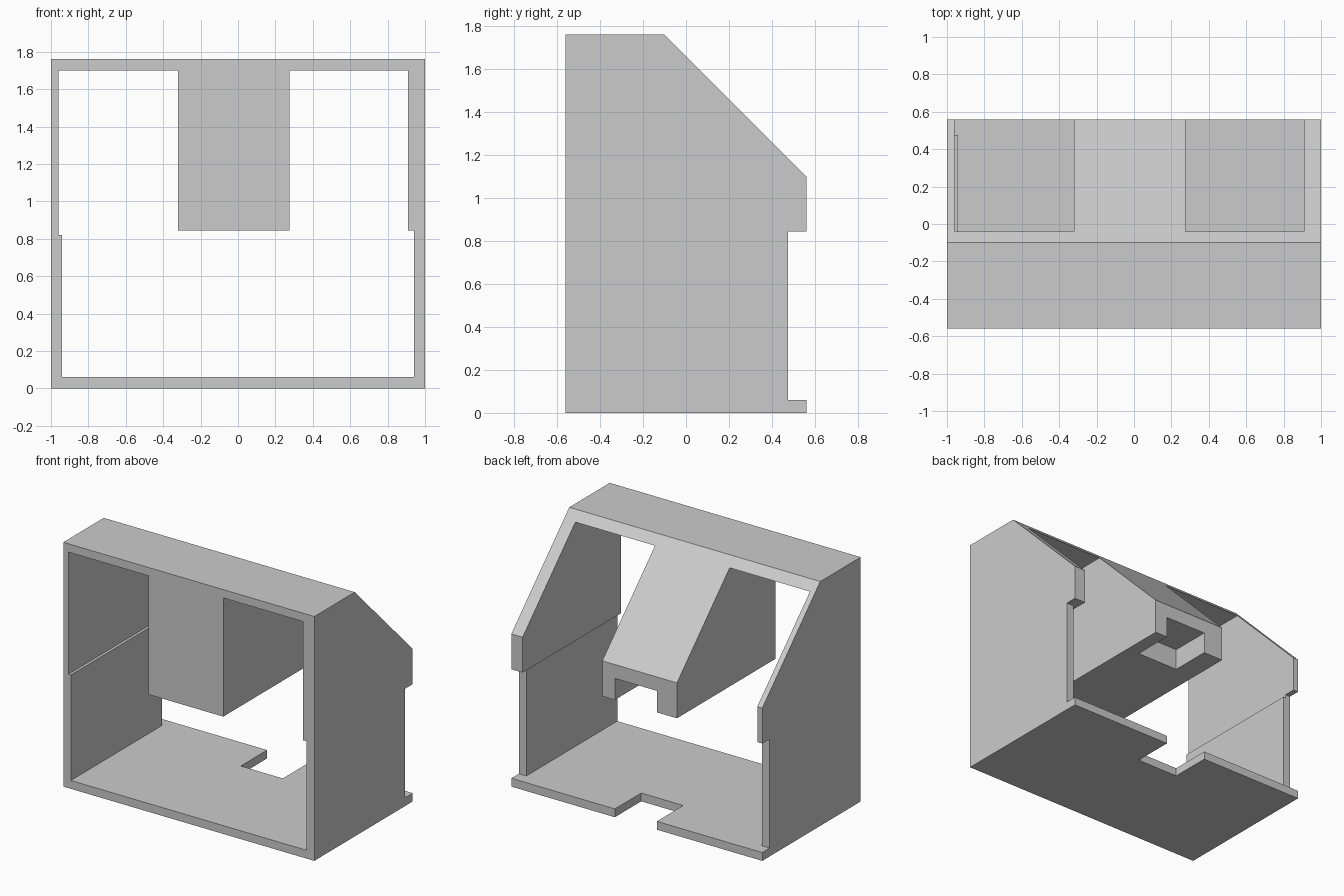
import bpy
import bmesh

cube = bpy.data.objects.get("Cube")
if cube:
    bpy.data.objects.remove(cube, do_unlink=True)

grey = bpy.data.materials.new("light grey")
grey.use_nodes = True
colour = (0.6, 0.6, 0.6, 1)
grey.diffuse_color = colour
grey.node_tree.nodes["Principled BSDF"].inputs["Base Color"].default_value = colour


def extrude_profile(name, profile, x0, x1):
    """Extrude a (y, z) outline from x0 to x1."""
    bm = bmesh.new()
    face = bm.faces.new([bm.verts.new((x0, y, z)) for y, z in profile])
    grown = bmesh.ops.extrude_face_region(bm, geom=[face])["geom"]
    verts = [g for g in grown if isinstance(g, bmesh.types.BMVert)]
    bmesh.ops.translate(bm, verts=verts, vec=(x1 - x0, 0, 0))
    bmesh.ops.recalc_face_normals(bm, faces=bm.faces)
    mesh = bpy.data.meshes.new(name)
    bm.to_mesh(mesh)
    bm.free()
    mesh.materials.append(grey)
    obj = bpy.data.objects.new(name, mesh)
    bpy.context.collection.objects.link(obj)
    return obj


def cut(body, name, x0, x1, y0, y1, z0, z1):
    """Carve a box out of the body."""
    outline = [(y0, z0), (y1, z0), (y1, z1), (y0, z1)]
    cutter = extrude_profile(name, outline, x0, x1)
    cutter.hide_render = True
    mod = body.modifiers.new(name, "BOOLEAN")
    mod.operation = "DIFFERENCE"
    mod.solver = "EXACT"
    mod.object = cutter
    bpy.context.view_layer.objects.active = body
    bpy.ops.object.modifier_apply(modifier=mod.name)
    bpy.data.objects.remove(cutter, do_unlink=True)


# Housing: side outline with sloped back and recessed lower rear
outline = [(-0.56, 0), (0.56, 0), (0.56, 0.06), (0.475, 0.06), (0.475, 0.845),
           (0.56, 0.845), (0.56, 1.1), (-0.1, 1.76), (-0.56, 1.76)]
housing = extrude_profile("housing", outline, -1, 1)

# Openings: full-width lower bay, then an upper bay each side of the centre block
cut(housing, "lower_bay", -0.94, 0.94, -1, 1, 0.06, 0.845)
cut(housing, "upper_right_bay", -0.96, -0.32, -1, 1, 0.82, 1.7)
cut(housing, "upper_left_bay", 0.275, 0.91, -1, 1, 0.8, 1.7)

# Rear notch through the floor and up into the centre block
cut(housing, "rear_notch", -0.16, 0.175, 0.26, 1, -0.1, 1.0)
